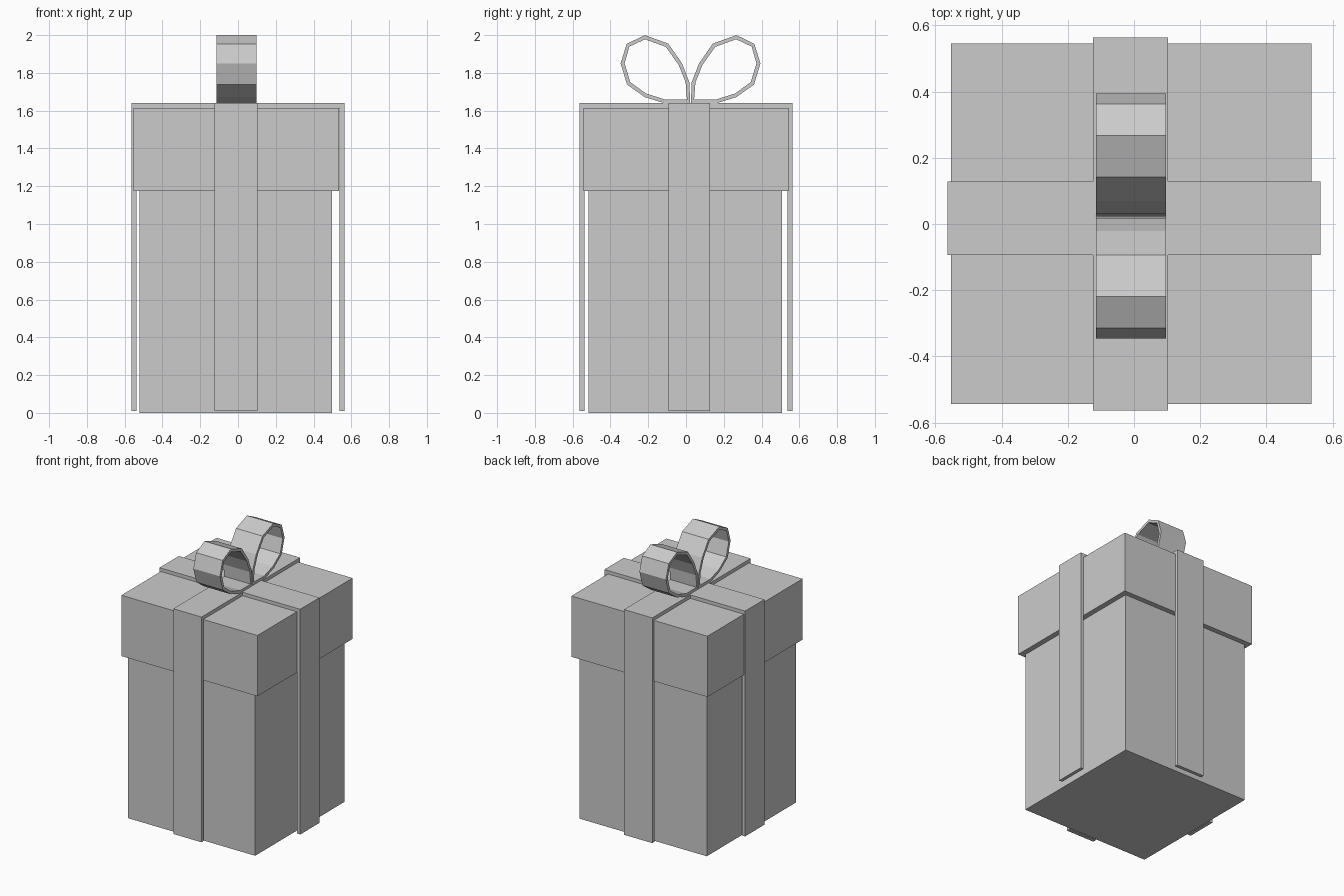
import bpy, bmesh

if "Cube" in bpy.data.objects:
    bpy.data.objects.remove(bpy.data.objects["Cube"])


def finish(name, bm):
    bmesh.ops.recalc_face_normals(bm, faces=bm.faces)
    me = bpy.data.meshes.new(name)
    bm.to_mesh(me)
    bm.free()
    ob = bpy.data.objects.new(name, me)
    bpy.context.collection.objects.link(ob)
    return ob


def box(name, lo, hi):
    bm = bmesh.new()
    bmesh.ops.create_cube(bm, size=1)
    for v in bm.verts:
        v.co = [(a + b) / 2 + c * (b - a) for a, b, c in zip(lo, hi, v.co)]
    return finish(name, bm)


# Box and overhanging lid
box("box_body", (-0.522, -0.515, 0), (0.498, 0.508, 1.19))
box("box_lid", (-0.553, -0.543, 1.175), (0.536, 0.545, 1.615))

# Crossed ribbon: centre square, four arms over the lid and down the sides
X0, X1, Y0, Y1 = -0.124, 0.102, -0.093, 0.128
R, TOP, LOW = 0.563, 1.64, 0.01
bm = bmesh.new()
centre = [bm.verts.new((x, y, TOP)) for x, y in
          ((X0, Y0), (X1, Y0), (X1, Y1), (X0, Y1))]
bm.faces.new(centre)
for i, (dx, dy) in enumerate(((0, -1), (1, 0), (0, 1), (-1, 0))):
    a, b = centre[i], centre[(i + 1) % 4]
    for z in (TOP, LOW):
        c, d = (bm.verts.new((dx * R if dx else v.co.x,
                              dy * R if dy else v.co.y, z)) for v in (a, b))
        bm.faces.new((b, a, c, d))
        a, b = c, d
ribbon = finish("ribbon", bm)
# make the outside face outward so the thickness grows inward
if ribbon.data.polygons[0].normal.z < 0:
    ribbon.data.flip_normals()
mod = ribbon.modifiers.new("thickness", 'SOLIDIFY')
mod.thickness = 0.025
mod.offset = -1
mod.use_even_offset = True

# Bow: two mirrored faceted loops, (distance from bow centre, height)
OUTER = [(0.002, 1.64), (0.006, 1.75), (0.045, 1.85), (0.118, 1.955),
         (0.243, 2.0), (0.338, 1.953), (0.37, 1.85), (0.336, 1.738),
         (0.243, 1.672), (0.14, 1.64)]
INNER = [(0.019, 1.66), (0.026, 1.75), (0.063, 1.842), (0.131, 1.938),
         (0.241, 1.978), (0.324, 1.939), (0.349, 1.85), (0.319, 1.751),
         (0.236, 1.691), (0.138, 1.66)]
BOW_Y, BX0, BX1 = 0.024, -0.115, 0.097
for name, s in (("bow_loop_back", 1), ("bow_loop_front", -1)):
    bm = bmesh.new()
    rings = [[bm.verts.new((x, BOW_Y + s * y, z)) for y, z in prof]
             for x, prof in ((BX0, OUTER), (BX1, OUTER),
                             (BX1, INNER), (BX0, INNER))]
    n = len(OUTER)
    for k in range(4):
        p, q = rings[k], rings[(k + 1) % 4]
        for i in range(n):
            j = (i + 1) % n
            bm.faces.new((p[i], p[j], q[j], q[i]))
    finish(name, bm)
